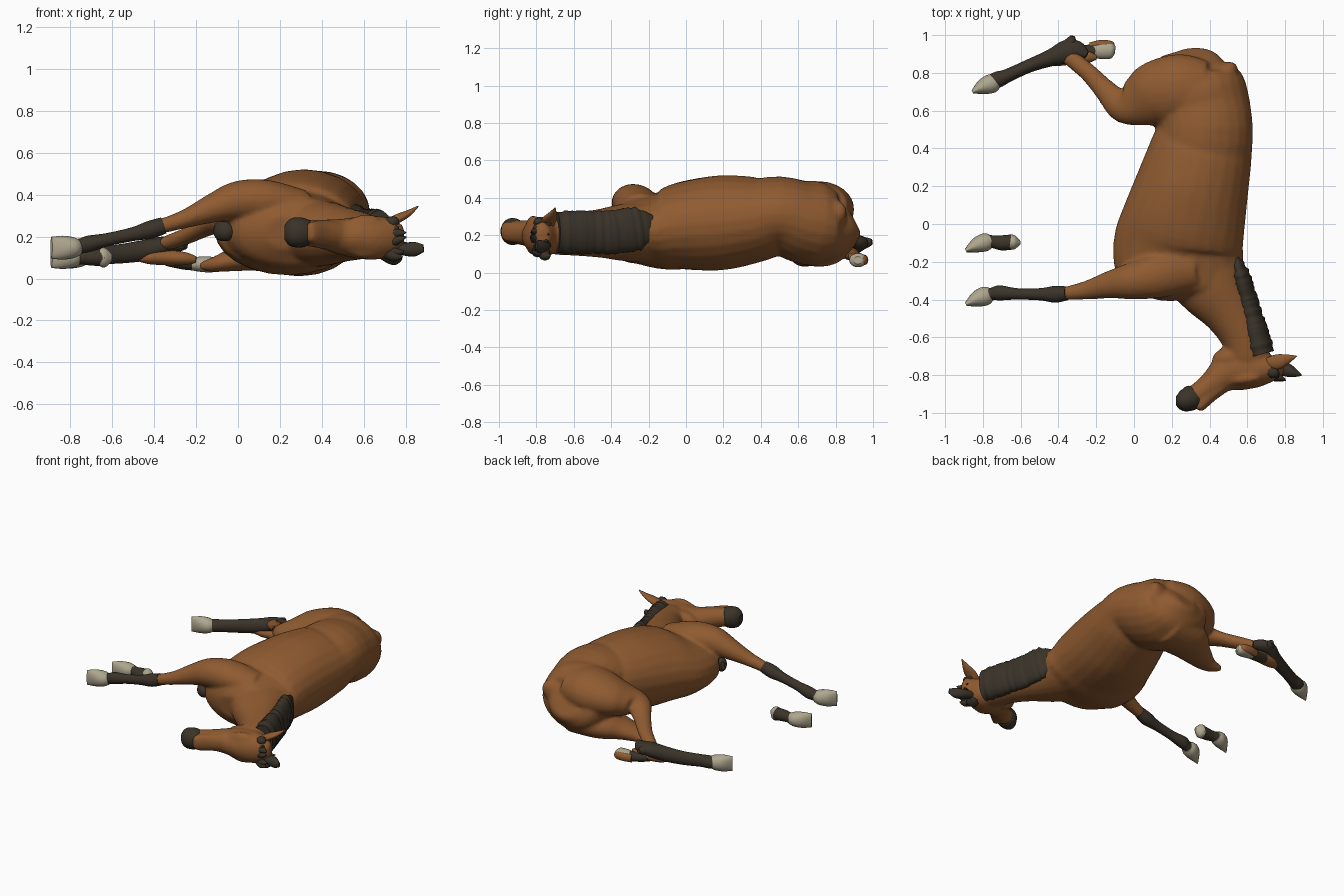
import bpy, bmesh, math, random
from mathutils import Vector

random.seed(3)


def material(name, col):
    m = bpy.data.materials.new(name)
    m.diffuse_color = (*col, 1)
    return m


COAT = material("chestnut coat", (0.275, 0.104, 0.03))
DARK = material("dark points", (0.042, 0.033, 0.022))
HOOF = material("pale hoof", (0.42, 0.38, 0.27))


def spline(rows, steps):
    """Catmull-Rom through rows of (x, y, z, horizontal radius, vertical radius)."""
    out = []
    for i in range(len(rows) - 1):
        a, b = rows[max(i - 1, 0)], rows[i]
        c, d = rows[i + 1], rows[min(i + 2, len(rows) - 1)]
        for s in range(steps):
            t = s / steps
            out.append([0.5 * (2 * q + (r - p) * t + (2 * p - 5 * q + 4 * r - u) * t * t
                               + (3 * q - p - 3 * r + u) * t ** 3)
                        for p, q, r, u in zip(a, b, c, d)])
    return out + [list(rows[-1])]


def loft(bm, rows, steps=4, n=24):
    pts = spline(rows, steps)
    rings = []
    for i, p in enumerate(pts):
        t = Vector(pts[min(i + 1, len(pts) - 1)][:3]) - Vector(pts[max(i - 1, 0)][:3])
        side = t.cross(Vector((0, 0, 1))).normalized()
        up = side.cross(t).normalized()
        rings.append([bm.verts.new(Vector(p[:3])
                      + side * max(p[3], .003) * math.cos(2 * math.pi * k / n)
                      + up * max(p[4], .003) * math.sin(2 * math.pi * k / n)) for k in range(n)])
    for a, b in zip(rings, rings[1:]):
        for k in range(n):
            bm.faces.new((a[k], a[(k + 1) % n], b[(k + 1) % n], b[k]))
    bm.faces.new(rings[0])
    bm.faces.new(rings[-1])


def part(name, mat, *lofts, steps=4, n=24, blend=0):
    bm = bmesh.new()
    for rows in lofts:
        loft(bm, rows, steps, n)
    bmesh.ops.recalc_face_normals(bm, faces=bm.faces)
    me = bpy.data.meshes.new(name)
    bm.to_mesh(me)
    bm.free()
    for f in me.polygons:
        f.use_smooth = len(f.vertices) == 4
    me.materials.append(mat)
    ob = bpy.data.objects.new(name, me)
    bpy.context.collection.objects.link(ob)
    if blend:  # fuse the overlapping volumes into one soft skin
        r = ob.modifiers.new("fuse", 'REMESH')
        r.mode, r.voxel_size, r.use_smooth_shade = 'VOXEL', blend, True
        s = ob.modifiers.new("soften", 'SMOOTH')
        s.factor, s.iterations = 0.5, 6
    return ob


# Body volumes, lying on one side
torso = [(.32, .905, .27, .08, .06), (.32, .88, .26, .15, .11), (.315, .81, .25, .235, .18),
         (.33, .70, .26, .265, .225), (.36, .60, .28, .26, .22), (.38, .50, .315, .25, .2),
         (.36, .40, .29, .27, .225), (.31, .20, .268, .30, .253), (.26, 0, .25, .33, .238),
         (.235, -.12, .225, .345, .21), (.24, -.25, .225, .335, .18), (.23, -.34, .225, .27, .16),
         (.23, -.40, .22, .10, .08)]
neck = [(.32, -.15, .22, .24, .17), (.41, -.32, .215, .195, .155), (.505, -.46, .21, .145, .13),
        (.575, -.59, .205, .12, .115), (.61, -.72, .2, .11, .1), (.62, -.78, .2, .06, .06)]
head = [(.79, -.76, .2, .03, .05), (.74, -.765, .2, .065, .085), (.66, -.765, .195, .1, .105),
        (.57, -.765, .195, .115, .1), (.49, -.79, .2, .1, .085), (.42, -.84, .21, .072, .072),
        (.36, -.885, .215, .06, .066), (.30, -.92, .22, .055, .06)]
cheek = [(.60, -.70, .2, .05, .08), (.52, -.705, .2, .065, .088), (.46, -.72, .2, .05, .07),
         (.43, -.74, .2, .03, .04)]
brow = [(.66, -.81, .2, .04, .1), (.59, -.82, .2, .045, .105), (.52, -.83, .2, .03, .08)]
nose_bridge = [(.47, -.85, .21, .045, .06), (.41, -.905, .215, .035, .058),
               (.355, -.96, .22, .03, .055), (.34, -.985, .22, .02, .04)]
upper_foreleg = [(.32, -.24, .35, .1, .07), (.14, -.27, .37, .12, .1), (.0, -.30, .37, .1, .095),
                 (-.12, -.32, .335, .075, .07), (-.25, -.35, .285, .05, .045),
                 (-.38, -.37, .245, .034, .035)]
upper_thigh = [(.38, .70, .36, .16, .12), (.25, .71, .34, .19, .15), (.12, .69, .325, .175, .13),
               (.03, .65, .305, .14, .1), (-.06, .625, .285, .09, .07), (-.14, .695, .25, .062, .045),
               (-.24, .80, .205, .048, .04), (-.35, .89, .165, .045, .035)]
lower_thigh = [(.34, .72, .17, .17, .14), (.16, .70, .135, .16, .105), (.04, .66, .105, .11, .07),
               (-.06, .635, .08, .075, .048), (-.12, .64, .065, .05, .035), (-.18, .66, .06, .015, .02)]
tail_stub = [(.40, .72, .29, .1, .13), (.47, .785, .31, .075, .1), (.515, .82, .33, .045, .06),
             (.54, .835, .34, .02, .025)]
part("body", COAT, torso, neck, head, cheek, brow, nose_bridge, upper_foreleg, upper_thigh,
     lower_thigh, tail_stub, blend=.012)

# Dark muzzle
part("muzzle", DARK, [(.345, -.895, .215, .035, .05), (.318, -.912, .218, .064, .068),
                      (.28, -.93, .22, .063, .072), (.245, -.935, .22, .05, .062),
                      (.222, -.935, .22, .022, .035)])

# Mane: overlapping locks laid along the crest, ragged outside edge
mane = []
for i in range(40):
    t = i / 39
    w = min(1, .45 + t * 3)
    jag = random.uniform(-.005, .005)
    mane.append((.533 + .14 * t, -.16 - .53 * t, .25 - .035 * min(1, 2.2 * t),
                 (.046 + .028 * t) * w + jag, (.118 - .005 * t) * w + jag))
part("mane", DARK, mane, steps=1, n=28)

# Forelock and ears
tufts = []
for i in range(11):
    y, z = random.uniform(-.85, -.72), .09 + .018 * i
    tufts.append([(.69, -.765, z * .6 + .08, .035, .04), (.745, y * .5 - .39, z, .03, .028),
                  (random.uniform(.76, .81), y, z + random.uniform(-.02, .02), .003, .003)])
part("forelock", DARK, *tufts, n=8)
part("upper_ear", COAT, [(.70, -.74, .25, .03, .025), (.76, -.73, .285, .04, .022),
                         (.81, -.715, .31, .026, .016), (.86, -.70, .345, .003, .003)], n=16)
part("lower_ear", DARK, [(.72, -.75, .15, .03, .025), (.79, -.765, .14, .038, .03),
                         (.84, -.785, .14, .028, .035), (.885, -.80, .145, .005, .018)], n=16)


def hoof(name, x, y, z, s=1):
    """Slanted hoof with the toe towards -x, -y."""
    part(name, HOOF, [(x + .05, y + .012, z, .034 * s, .036 * s), (x + .02, y, z, .05 * s, .05 * s),
                      (x - .03, y - .018, z, .042 * s, .057 * s),
                      (x - .085, y - .046, z, .01, .052 * s)])


# Dark lower legs and hooves
part("front_lower_leg", DARK, [(-.355, -.367, .253, .037, .04), (-.42, -.372, .232, .044, .043),
                               (-.50, -.372, .212, .032, .033), (-.62, -.37, .186, .03, .031),
                               (-.71, -.365, .166, .04, .039), (-.75, -.37, .155, .033, .036),
                               (-.79, -.375, .15, .036, .04)])
hoof("front_hoof", -.805, -.38, .147)
part("hind_lower_leg", DARK,
     [(-.25, .895, .165, .02, .025), (-.30, .92, .16, .05, .038), (-.36, .91, .155, .062, .045),
      (-.44, .88, .135, .045, .05), (-.56, .835, .118, .035, .046), (-.67, .785, .11, .036, .042),
      (-.72, .765, .106, .043, .042), (-.77, .75, .103, .036, .038)],
     [(-.36, .90, .15, .045, .035), (-.335, .96, .16, .035, .03), (-.325, .995, .165, .012, .015)])
hoof("hind_hoof", -.77, .745, .105)

# Foot of the underneath foreleg, its shank hidden or absent
part("lower_front_pastern", DARK, [(-.79, -.09, .1, .036, .036), (-.74, -.095, .1, .034, .034),
                                   (-.70, -.10, .1, .04, .038), (-.64, -.095, .1, .04, .042)])
hoof("lower_front_hoof", -.805, -.095, .1, .95)
part("lower_front_hoof_end", HOOF, [(-.655, -.095, .1, .04, .045), (-.63, -.098, .1, .036, .045),
                                    (-.60, -.10, .1, .008, .015)])

# Hock and folded foot of the underneath hind leg
part("lower_hock", COAT, [(-.20, .88, .09, .012, .015), (-.25, .885, .095, .035, .03),
                          (-.34, .885, .1, .042, .036), (-.42, .875, .1, .04, .032),
                          (-.47, .86, .1, .018, .02)])
part("lower_hind_pastern", DARK, [(-.34, .90, .09, .03, .03), (-.26, .91, .075, .036, .032),
                                  (-.20, .92, .07, .036, .032)])
part("lower_hind_hoof", HOOF, [(-.22, .918, .07, .038, .031), (-.17, .92, .068, .047, .037),
                               (-.12, .92, .066, .044, .036), (-.10, .918, .066, .02, .02)])
part("lower_hind_coronet", COAT, [(-.235, .945, .068, .015, .026), (-.18, .952, .068, .022, .028),
                                  (-.125, .95, .067, .02, .026), (-.105, .943, .067, .008, .014)])

# Dark hollow where the underneath foreleg meets the chest
part("elbow_hollow", DARK, [(-.02, -.29, .225, .025, .03), (-.05, -.295, .225, .045, .046),
                            (-.085, -.28, .23, .036, .048), (-.108, -.26, .235, .012, .03)])
